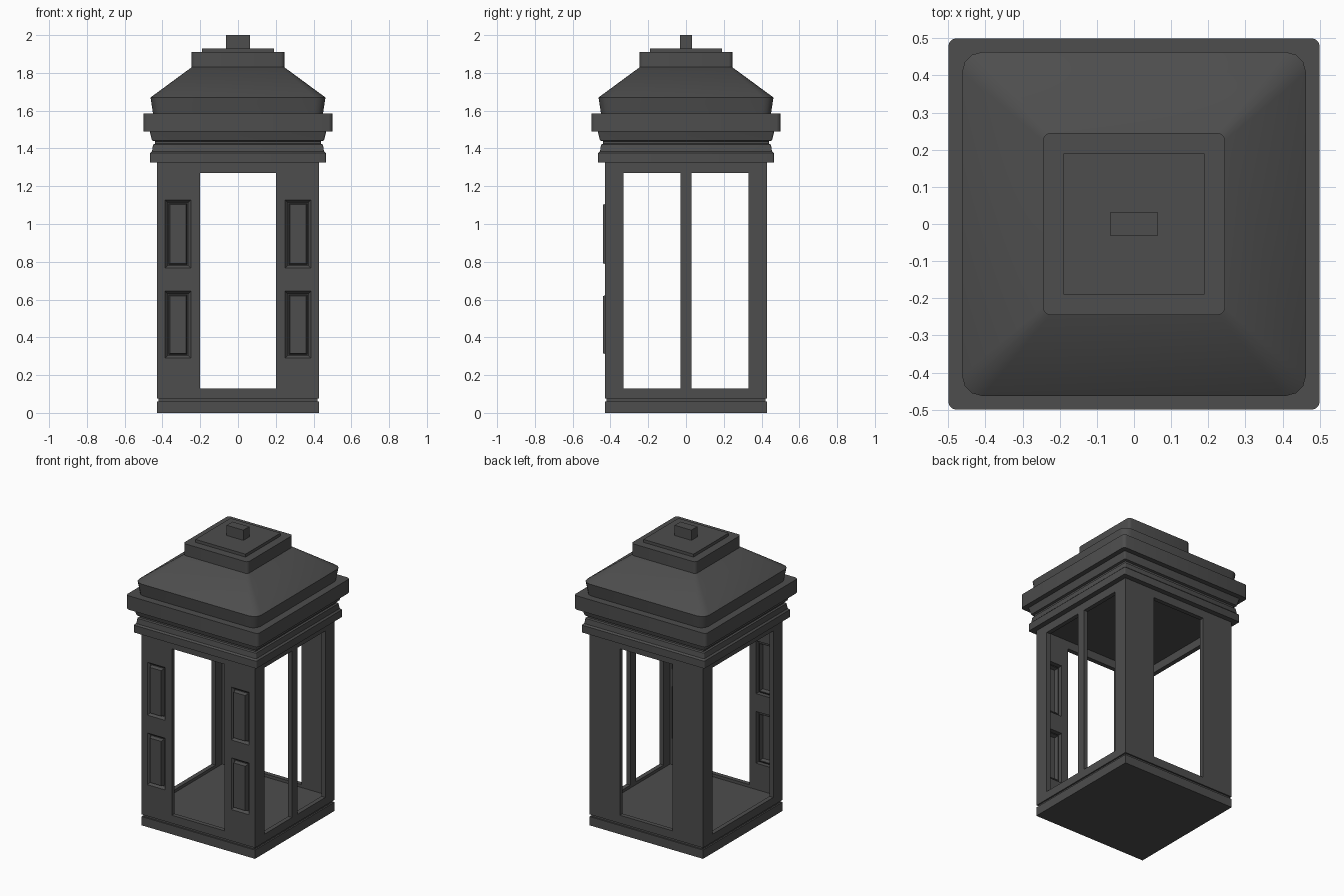
import bpy, bmesh, math
from mathutils import Matrix

if "Cube" in bpy.data.objects:
    bpy.data.objects.remove(bpy.data.objects["Cube"])

iron = bpy.data.materials.new("dark iron grey")
iron.diffuse_color = (0.075, 0.075, 0.075, 1)
iron.use_nodes = True
iron.node_tree.nodes["Principled BSDF"].inputs["Base Color"].default_value = iron.diffuse_color


def finish(bm, name, smooth=False):
    bmesh.ops.recalc_face_normals(bm, faces=bm.faces)
    mesh = bpy.data.meshes.new(name)
    bm.to_mesh(mesh)
    bm.free()
    ob = bpy.data.objects.new(name, mesh)
    bpy.context.collection.objects.link(ob)
    mesh.materials.append(iron)
    if smooth:
        bpy.ops.object.select_all(action='DESELECT')
        ob.select_set(True)
        bpy.context.view_layer.objects.active = ob
        bpy.ops.object.shade_smooth_by_angle(angle=math.radians(32))
    return ob


def box(name, x0, x1, y0, y1, z0, z1):
    bm = bmesh.new()
    m = Matrix.Translation(((x0 + x1) / 2, (y0 + y1) / 2, (z0 + z1) / 2)) \
        @ Matrix.Diagonal((x1 - x0, y1 - y0, z1 - z0, 1))
    bmesh.ops.create_cube(bm, size=1, matrix=m)
    return finish(bm, name)


def bridge(bm, a, b):
    n = len(a)
    for i in range(n):
        bm.faces.new((a[i], a[(i + 1) % n], b[(i + 1) % n], b[i]))


def square_loft(name, profile, smooth=True):
    """Stack of rounded squares: (half width, height, corner radius)."""
    bm = bmesh.new()
    rings = []
    for h, z, r in profile:
        ring = []
        for q in range(4):
            sx, sy = [(1, 1), (-1, 1), (-1, -1), (1, -1)][q]
            for k in range(4):
                a = math.radians(90 * q + 30 * k)
                ring.append(bm.verts.new((sx * (h - r) + r * math.cos(a),
                                          sy * (h - r) + r * math.sin(a), z)))
        rings.append(ring)
    for a, b in zip(rings, rings[1:]):
        bridge(bm, a, b)
    bm.faces.new(rings[0][::-1])
    bm.faces.new(rings[-1])
    return finish(bm, name, smooth)


W, T, Z0, Z1 = 0.43, 0.03, 0.075, 1.33


def wall(name, half, holes, angle):
    """Slab in the front plane with rectangular holes, turned about z."""
    us = sorted({-half, half} | {h[0] for h in holes} | {h[1] for h in holes})
    zs = sorted({Z0, Z1} | {h[2] for h in holes} | {h[3] for h in holes})
    bm = bmesh.new()
    grid = [[bm.verts.new((u, -W, z)) for z in zs] for u in us]
    for i in range(len(us) - 1):
        for j in range(len(zs) - 1):
            u, z = (us[i] + us[i + 1]) / 2, (zs[j] + zs[j + 1]) / 2
            if not any(a < u < b and c < z < d for a, b, c, d in holes):
                bm.faces.new((grid[i][j], grid[i + 1][j],
                              grid[i + 1][j + 1], grid[i][j + 1]))
    bmesh.ops.delete(bm, geom=[v for v in bm.verts if not v.link_faces], context='VERTS')
    ext = bmesh.ops.extrude_face_region(bm, geom=bm.faces[:], use_keep_orig=True)
    for v in ext['geom']:
        if isinstance(v, bmesh.types.BMVert):
            v.co.y += T
    bmesh.ops.rotate(bm, verts=bm.verts, cent=(0, 0, 0),
                     matrix=Matrix.Rotation(math.radians(angle), 3, 'Z'))
    return finish(bm, name)


# Decorative raised panels on the two front pillars
PX, PW = 0.318, 0.068
panels = [("lower", 0.467, 0.177), ("upper", 0.947, 0.181)]


def panel(name, cx, cz, hz):
    bm = bmesh.new()
    prev = None
    for inset, y in [(0, -W), (0.014, -0.413), (0.019, -0.413), (0.025, -0.439)]:
        w, h = PW - inset, hz - inset
        ring = [bm.verts.new((cx + sx * w, y, cz + sz * h))
                for sx, sz in ((-1, -1), (1, -1), (1, 1), (-1, 1))]
        if prev:
            bridge(bm, prev, ring)
        prev = ring
    bm.faces.new(prev)
    ob = finish(bm, name)
    # keep the cap facing forward
    if ob.data.polygons[-1].normal.y > 0:
        ob.data.flip_normals()


front_holes = [(-0.2, 0.2, 0.13, 1.27)]
for label, cz, hz in panels:
    for side, s in (("left", -1), ("right", 1)):
        front_holes.append((s * PX - PW, s * PX + PW, cz - hz, cz + hz))
        panel(f"{label}_{side}_panel", s * PX, cz, hz)

# Four walls: only the right window has a centre bar
wall("front_wall", W, front_holes, 0)
wall("back_wall", W, [(-0.2, 0.2, 0.13, 1.27)], 180)
wall("right_wall", W - T, [(-0.33, -0.03, 0.13, 1.27), (0.03, 0.33, 0.13, 1.27)], 90)
wall("left_wall", W - T, [(-0.33, 0.33, 0.13, 1.27)], 270)

# Plinth with shadow groove, and inner floor
box("plinth", -W, W, -W, W, 0, 0.06)
box("floor", -0.42, 0.42, -0.42, 0.42, 0.06, 0.08)
box("inner_floor", -0.4, 0.4, -0.4, 0.4, 0.08, 0.11)

# Stepped cornice
square_loft("cornice", [
    (0.465, 1.325, 0.008), (0.465, 1.375, 0.008), (0.455, 1.385, 0.008),
    (0.45, 1.42, 0.008), (0.44, 1.425, 0.008), (0.44, 1.438, 0.008),
    (0.455, 1.442, 0.01), (0.467, 1.49, 0.01)])
square_loft("eave", [(0.5, 1.49, 0.022), (0.5, 1.585, 0.022)])

# Hipped roof, cap block and top plate
square_loft("roof", [(0.45, 1.585, 0.05), (0.463, 1.67, 0.055), (0.245, 1.83, 0.02)])
square_loft("roof_cap", [(0.245, 1.825, 0.02), (0.245, 1.91, 0.02)])
box("top_plate", -0.19, 0.19, -0.19, 0.19, 1.905, 1.93)
box("finial", -0.063, 0.063, -0.032, 0.032, 1.925, 2.0)
